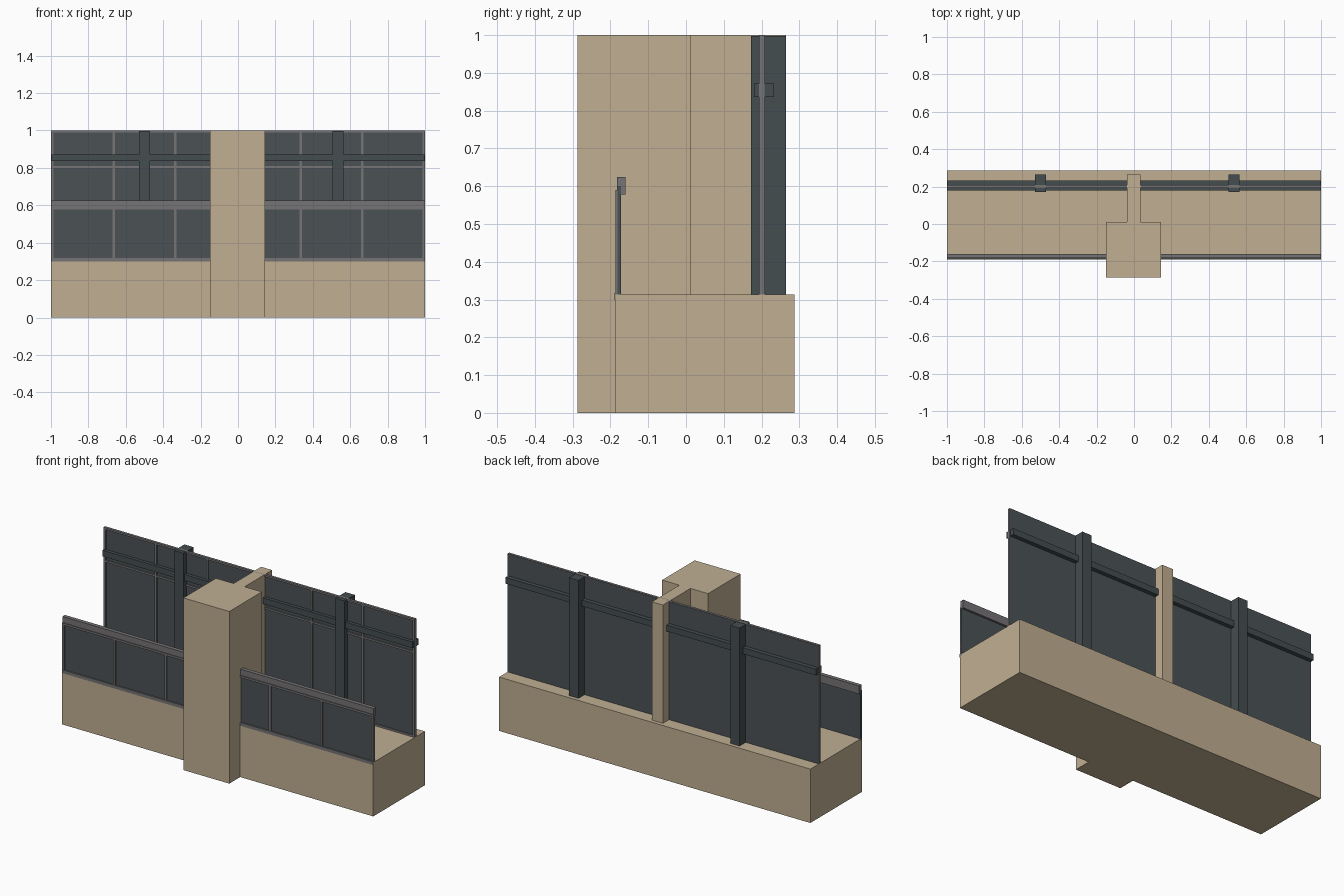
import bpy

cube = bpy.data.objects.get("Cube")
if cube:
    bpy.data.objects.remove(cube, do_unlink=True)


def material(name, rgb):
    m = bpy.data.materials.new(name)
    m.use_nodes = True
    m.diffuse_color = (*rgb, 1)
    m.node_tree.nodes["Principled BSDF"].inputs["Base Color"].default_value = (*rgb, 1)
    return m


stone = material("sandstone", (0.53, 0.43, 0.29))
slate = material("slate_panel", (0.07, 0.085, 0.09))
dark = material("dark_steel", (0.06, 0.075, 0.08))
grey = material("grey_frame", (0.18, 0.172, 0.178))


def box(name, mat, x, y, z):
    """Box from (low, high) pairs on each axis."""
    faces = [(0, 1, 3, 2), (4, 6, 7, 5), (0, 4, 5, 1),
             (2, 3, 7, 6), (0, 2, 6, 4), (1, 5, 7, 3)]
    mesh = bpy.data.meshes.new(name)
    mesh.from_pydata([(a, b, c) for a in x for b in y for c in z], [], faces)
    mesh.materials.append(mat)
    obj = bpy.data.objects.new(name, mesh)
    bpy.context.collection.objects.link(obj)
    return obj


BASE, TOP = 0.313, 1.0
BAR = 0.007  # half width of a frame bar
LEFT, RIGHT = (0.145, 1.0), (-1.0, -0.15)
bars = [s * v for s in (-1, 1) for v in (1 - BAR, 0.665, 0.335)]

# Masonry
box("base", stone, (-1, 1), (-0.187, 0.287), (0, BASE))
box("pillar", stone, (-0.15, 0.145), (-0.287, 0.012), (0, TOP))
box("pillar_fin", stone, (-0.037, 0.034), (0.012, 0.265), (BASE, TOP))

# Rear screen: panel, frame, cross rail and posts
box("rear_panel", slate, (-0.998, 0.998), (0.199, 0.209), (BASE, 0.998))
frame_y = (0.193, 0.208)
for x in bars:
    box("rear_mullion", grey, (x - BAR, x + BAR), frame_y, (BASE, TOP))
for z in (BASE, 0.8, 0.989):
    box("rear_frame_bar", grey, (-1, 1), frame_y, (z, z + 0.011))
box("cross_rail", dark, (-0.997, 0.997), (0.18, 0.233), (0.836, 0.872))
for x in (-0.5, 0.535):
    box("rear_post", dark, (x - 0.03, x + 0.03), (0.172, 0.265), (BASE, 0.998))

# Front parapet: panels, mullions, sill strip and capping
for side, (lo, hi) in (("left", LEFT), ("right", RIGHT)):
    box(side + "_parapet_panel", slate, (lo, hi), (-0.181, -0.172), (BASE, 0.6))
    box(side + "_parapet_sill", grey, (lo, hi), (-0.189, -0.173), (0.299, 0.318))
    box(side + "_parapet_cap_front", grey, (lo, hi), (-0.187, -0.172), (0.578, 0.59))
    box(side + "_parapet_cap", grey, (lo, hi), (-0.183, -0.16), (0.578, 0.625))
for x in bars:
    box("parapet_mullion", grey, (x - BAR, x + BAR), (-0.187, -0.173), (BASE, 0.585))
